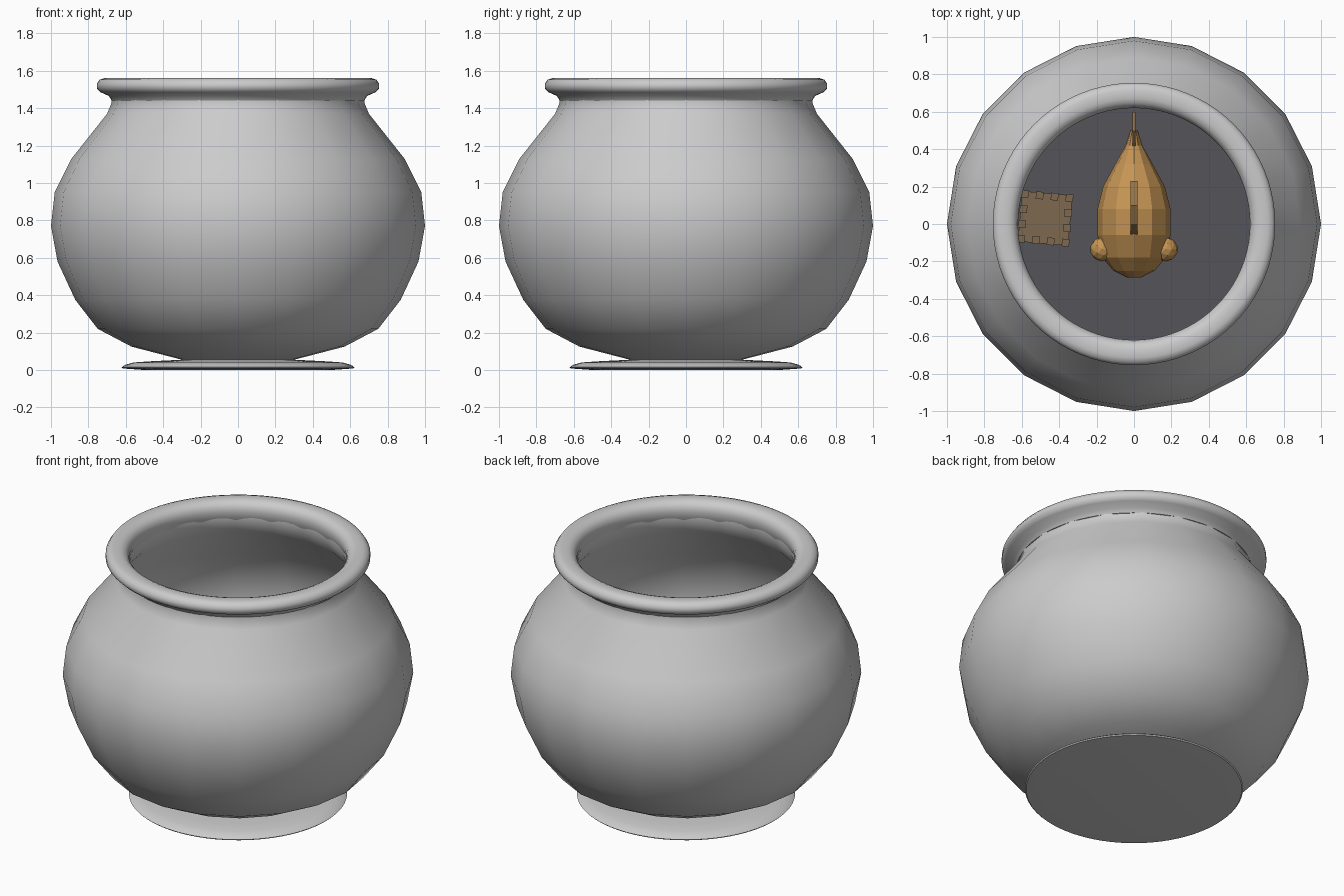
import bpy, bmesh, math
from mathutils import Matrix, Vector

if "Cube" in bpy.data.objects:
    bpy.data.objects.remove(bpy.data.objects["Cube"])


def material(name, rgb):
    m = bpy.data.materials.new(name)
    m.diffuse_color = (*rgb, 1)
    m.use_nodes = True
    m.node_tree.nodes["Principled BSDF"].inputs["Base Color"].default_value = m.diffuse_color
    return m


GOLD = material("gold", (0.56, 0.30, 0.09))
FIN = material("fin_brown", (0.30, 0.17, 0.06))
STONE = material("stone", (0.20, 0.14, 0.08))
GRAVEL = material("gravel", (0.09, 0.09, 0.10))


def finish(bm, name, mat=None, smooth=None):
    bmesh.ops.remove_doubles(bm, verts=bm.verts, dist=1e-5)
    bmesh.ops.recalc_face_normals(bm, faces=bm.faces)
    me = bpy.data.meshes.new(name)
    bm.to_mesh(me)
    bm.free()
    ob = bpy.data.objects.new(name, me)
    bpy.context.collection.objects.link(ob)
    if mat:
        me.materials.append(mat)
    if smooth:
        bpy.ops.object.select_all(action='DESELECT')
        ob.select_set(True)
        bpy.context.view_layer.objects.active = ob
        bpy.ops.object.shade_smooth_by_angle(angle=math.radians(smooth))
    return ob


def lathe(name, profile, segs, mat=None, smooth=50, closed=False):
    bm = bmesh.new()
    vs = [bm.verts.new((r, 0, z)) for r, z in profile]
    es = [bm.edges.new(p) for p in zip(vs, vs[1:])]
    if closed:
        es.append(bm.edges.new((vs[-1], vs[0])))
    bmesh.ops.spin(bm, geom=vs + es, cent=(0, 0, 0), axis=(0, 0, 1),
                   angle=2 * math.pi, steps=segs, use_merge=True)
    return finish(bm, name, mat, smooth)


# Glass bowl: outer wall up, inner wall back down
outer = [(0, .05), (.30, .055), (.57, .125), (.75, .22), (.87, .375), (.965, .58),
         (1, .77), (.98, .95), (.89, 1.13), (.70, 1.37), (.675, 1.43), (.68, 1.46)]
inner = [(.635, 1.46), (.635, 1.42), (.67, 1.35), (.86, 1.115), (.95, .94),
         (.97, .77), (.935, .59), (.845, .39), (.73, .245), (.55, .155), (.30, .09), (0, .085)]
lathe("glass_bowl", outer + inner, 20, smooth=60)

# Rolled rim
lathe("bowl_rim", [(.635, 1.44), (.675, 1.44), (.69, 1.465), (.735, 1.485), (.755, 1.505),
                   (.755, 1.53), (.74, 1.552), (.715, 1.56), (.67, 1.56), (.645, 1.55),
                   (.627, 1.53), (.62, 1.50), (.625, 1.465)], 80, closed=True)

# Foot
lathe("bowl_foot", [(0, 0), (.50, 0), (.615, .008), (.622, .015), (.605, .027),
                    (.56, .04), (.48, .046), (.30, .055), (0, .055)], 80, smooth=40)

# Gravel bed
lathe("gravel_bed", [(0, .25), (.71, .25)], 20, GRAVEL)


def box(bm, x, y, z, sx, sy, sz):
    bmesh.ops.create_cube(bm, size=1, matrix=Matrix.Translation((x, y, z))
                          @ Matrix.Diagonal((sx, sy, sz, 1)))


# Castle tower with battlements
bm = bmesh.new()
box(bm, 0, 0, .20, .24, .24, .40)
box(bm, 0, 0, .03, .27, .27, .06)
box(bm, 0, 0, .40, .27, .27, .04)
box(bm, 0, -.12, .10, .09, .02, .16)
for side in range(4):
    rot = Matrix.Rotation(side * math.pi / 2, 4, 'Z')
    for i in range(4):
        p = rot @ Vector((-.12 + .08 * i, -.12, 0))
        box(bm, p.x, p.y, .445, .04, .04, .05)
tower = finish(bm, "castle_tower", STONE)
tower.location = (-.475, .03, .25)
tower.rotation_euler.z = math.radians(-5)

# Goldfish body: rings along y (y, half width, half height, centre z)
CZ = .72
rings = [(-.285, .04, .04, -.02), (-.25, .11, .10, -.01), (-.18, .17, .16, 0), (-.06, .195, .22, 0),
         (.08, .195, .23, 0), (.20, .165, .19, 0), (.32, .10, .12, .01), (.42, .045, .07, .02),
         (.50, .02, .06, .02)]
bm = bmesh.new()
loops = [[bm.verts.new((w * math.cos(a * math.pi / 6), y, CZ + dz + h * math.sin(a * math.pi / 6)))
          for a in range(12)] for y, w, h, dz in rings]
for a, b in zip(loops, loops[1:]):
    for i in range(12):
        j = (i + 1) % 12
        bm.faces.new((a[i], a[j], b[j], b[i]))
bm.faces.new(loops[0])
bm.faces.new(loops[-1])
finish(bm, "fish_body", GOLD)

# Bulging eyes
for s, side in ((-1, "left"), (1, "right")):
    bm = bmesh.new()
    bmesh.ops.create_icosphere(bm, subdivisions=2, radius=.065,
                               matrix=Matrix.Translation((s * .17, -.135, CZ + .04)))
    finish(bm, "fish_eye_" + side, GOLD)


# Thin fins: outline in y, z with a given thickness
def fin(name, outline, thick, mat):
    bm = bmesh.new()
    f = bm.faces.new([bm.verts.new((-thick / 2, y, CZ + z)) for y, z in outline])
    ext = bmesh.ops.extrude_face_region(bm, geom=[f])
    bmesh.ops.translate(bm, vec=(thick, 0, 0),
                        verts=[v for v in ext["geom"] if isinstance(v, bmesh.types.BMVert)])
    return finish(bm, name, mat)


fin("fish_tail", [(.38, .04), (.50, .20), (.60, .24), (.56, .02), (.60, -.20), (.50, -.16), (.38, 0)],
    .015, GOLD)
fin("fish_dorsal_fin", [(-.08, .18), (0, .30), (.10, .34), (.23, .29), (.20, .15)], .04, FIN)
fin("fish_belly_fin", [(.12, -.19), (.22, -.30), (.30, -.27), (.27, -.12)], .02, GOLD)
